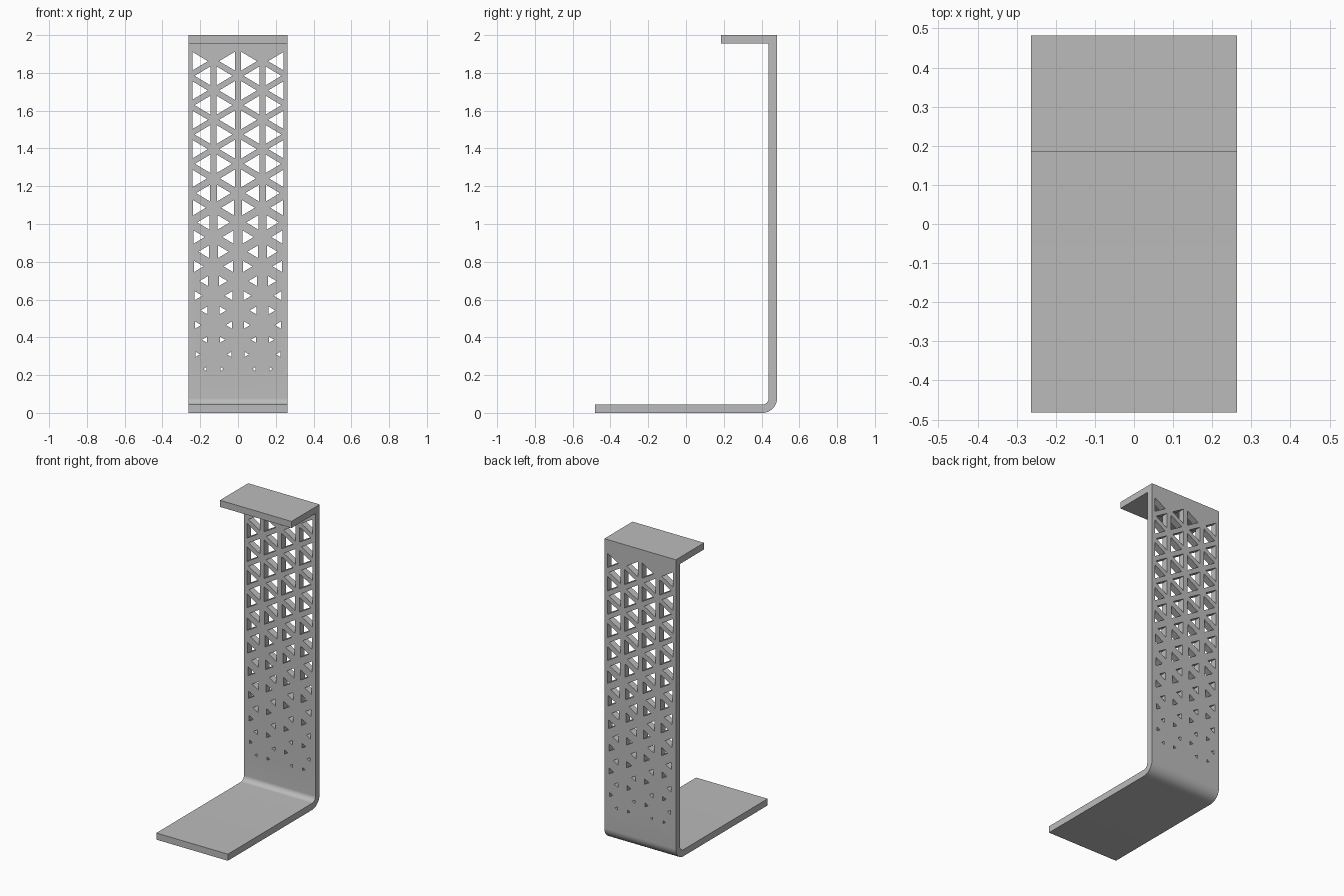
import bpy, bmesh, math
from mathutils import Vector

cube = bpy.data.objects.get("Cube")
if cube:
    bpy.data.objects.remove(cube, do_unlink=True)

HALF_W = 0.263            # half the strip width
T = 0.044                 # plate thickness
FRONT, BACK, LIP, TOP = -0.482, 0.482, 0.186, 2.0
R_OUT = 0.078             # outer bend radius
COL, ROW = 0.1297, 0.0776 # pattern pitch
ROWS, FIRST_Z = 22, 1.862

grey = bpy.data.materials.new("plain grey")
grey.use_nodes = True
grey.diffuse_color = (0.5, 0.5, 0.5, 1)
grey.node_tree.nodes["Principled BSDF"].inputs["Base Color"].default_value = (0.5, 0.5, 0.5, 1)


def add_prisms(name, outlines, direction):
    """One object made of flat outlines, each extruded along direction."""
    bm = bmesh.new()
    for pts in outlines:
        face = bm.faces.new([bm.verts.new(p) for p in pts])
        ext = bmesh.ops.extrude_face_region(bm, geom=[face])["geom"]
        bmesh.ops.translate(bm, vec=direction,
                            verts=[v for v in ext if isinstance(v, bmesh.types.BMVert)])
    bmesh.ops.recalc_face_normals(bm, faces=bm.faces)
    mesh = bpy.data.meshes.new(name)
    bm.to_mesh(mesh)
    bm.free()
    mesh.materials.append(grey)
    obj = bpy.data.objects.new(name, mesh)
    bpy.context.collection.objects.link(obj)
    return obj


def bend(radius, angles):
    """Arc points of the lower bend in the side profile."""
    cy, cz = BACK - R_OUT, R_OUT
    return [(-HALF_W, cy + radius * math.cos(a), cz + radius * math.sin(a)) for a in angles]


# Bent plate: foot, upright and top lip in one side profile
angles = [math.radians(-90 + 90 * i / 12) for i in range(13)]
profile = [(-HALF_W, FRONT, 0)] + bend(R_OUT, angles)
profile += [(-HALF_W, BACK, TOP), (-HALF_W, LIP, TOP),
            (-HALF_W, LIP, TOP - T), (-HALF_W, BACK - T, TOP - T)]
profile += bend(R_OUT - T, angles[::-1]) + [(-HALF_W, FRONT, T)]
stand = add_prisms("bent_stand", [profile], Vector((2 * HALF_W, 0, 0)))

# Triangular holes, shrinking towards the foot
holes = []
for row in range(ROWS):
    z = FIRST_Z - row * ROW
    inradius = min(0.0285, 0.006 + 0.00155 * (ROWS - 1 - row))
    for col in range(4):
        side = 1 if (row + col) % 2 == 0 else -1   # which way the tip points
        x = (col - 1.5) * COL - side * COL / 6
        base, tip = x - side * inradius, x + 2 * side * inradius
        half = inradius * math.sqrt(3) * 1.03
        limit = 0.241                               # keep a solid border
        if abs(base) > limit:
            clipped = math.copysign(limit, base)
            half *= abs(tip - clipped) / abs(tip - base)
            base = clipped
        y = BACK - T - 0.03
        holes.append([(base, y, z - half), (base, y, z + half), (tip, y, z)])
cutter = add_prisms("hole_cutter", holes, Vector((0, T + 0.06, 0)))

# Cut the holes, then drop the cutter
mod = stand.modifiers.new("holes", "BOOLEAN")
mod.operation, mod.solver, mod.object = "DIFFERENCE", "EXACT", cutter
bpy.context.view_layer.objects.active = stand
stand.select_set(True)
bpy.ops.object.modifier_apply(modifier=mod.name)
bpy.data.objects.remove(cutter, do_unlink=True)
bpy.ops.object.shade_smooth_by_angle(angle=math.radians(30))
